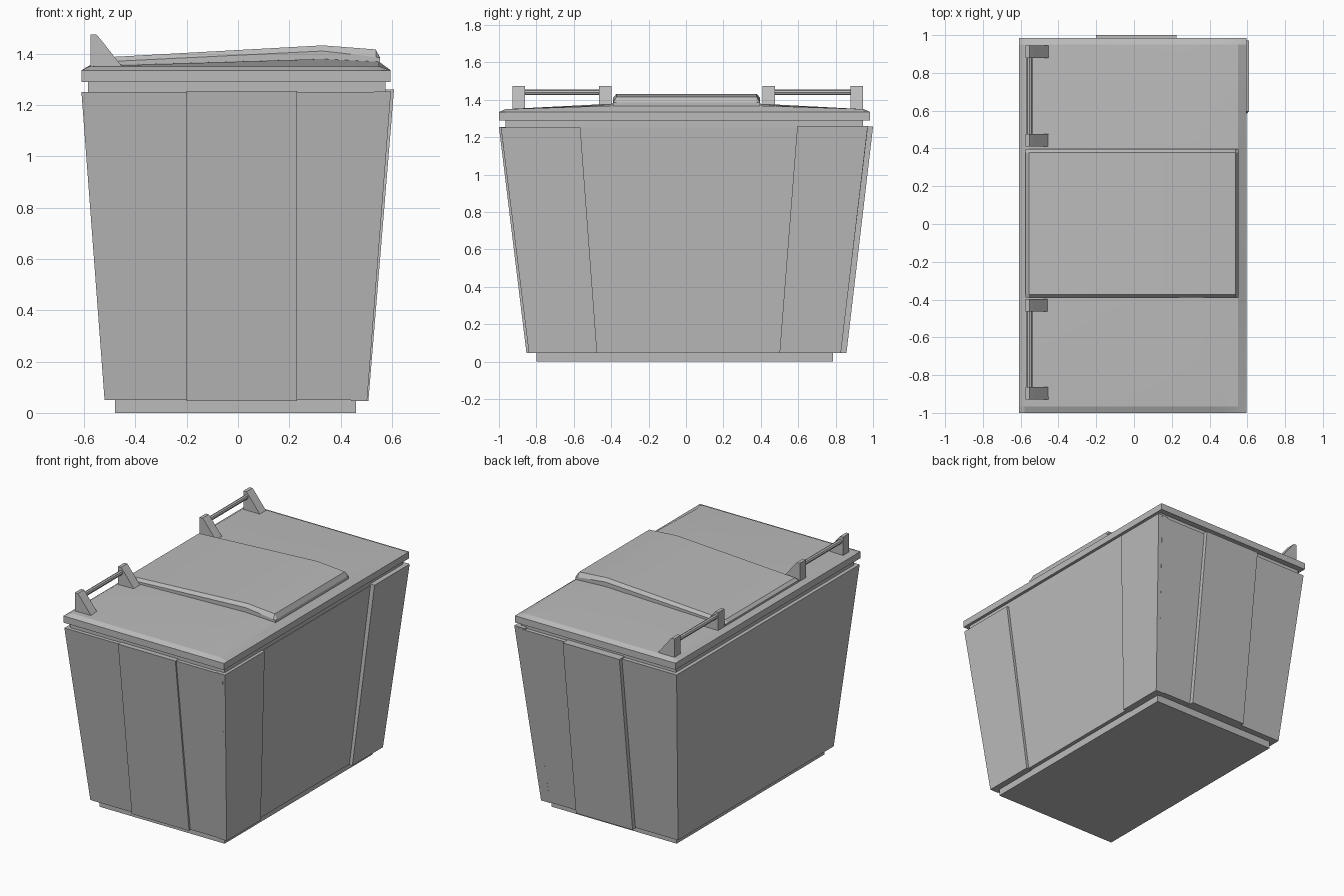
import bpy
import bmesh
import math

cube = bpy.data.objects.get("Cube")
if cube:
    bpy.data.objects.remove(cube, do_unlink=True)

grey = bpy.data.materials.new("plain grey")
grey.use_nodes = True
grey.diffuse_color = (0.5, 0.5, 0.5, 1)
grey.node_tree.nodes["Principled BSDF"].inputs["Base Color"].default_value = (0.5, 0.5, 0.5, 1)


def finish(name, bm, smooth=False):
    bmesh.ops.recalc_face_normals(bm, faces=bm.faces)
    mesh = bpy.data.meshes.new(name)
    bm.to_mesh(mesh)
    bm.free()
    mesh.materials.append(grey)
    obj = bpy.data.objects.new(name, mesh)
    bpy.context.collection.objects.link(obj)
    if smooth:
        bpy.ops.object.select_all(action='DESELECT')
        obj.select_set(True)
        bpy.context.view_layer.objects.active = obj
        bpy.ops.object.shade_smooth_by_angle(angle=math.radians(15))
    return obj


def loft(name, lower, upper):
    """Solid between two matching point loops."""
    bm = bmesh.new()
    a = [bm.verts.new(p) for p in lower]
    b = [bm.verts.new(p) for p in upper]
    bm.faces.new(a)
    bm.faces.new(b)
    n = len(a)
    for i in range(n):
        j = (i + 1) % n
        bm.faces.new((a[i], a[j], b[j], b[i]))
    return finish(name, bm)


def rect(x0, x1, y0, y1, z):
    return [(x0, y0, z), (x1, y0, z), (x1, y1, z), (x0, y1, z)]


def cover(name, xs, ys, height, rim, base):
    """Raised sheet with a bevelled border and a skirt down to base."""
    bm = bmesh.new()
    nx, ny = len(xs), len(ys)
    grid = []
    for i, x in enumerate(xs):
        row = []
        for j, y in enumerate(ys):
            edge = i in (0, nx - 1) or j in (0, ny - 1)
            row.append(bm.verts.new((x, y, rim(x) if edge else height(x, y))))
        grid.append(row)
    for i in range(nx - 1):
        for j in range(ny - 1):
            bm.faces.new((grid[i][j], grid[i + 1][j], grid[i + 1][j + 1], grid[i][j + 1]))
    border = [e for e in bm.edges if e.is_boundary]
    skirt = bmesh.ops.extrude_edge_only(bm, edges=border)["geom"]
    for v in skirt:
        if isinstance(v, bmesh.types.BMVert):
            v.co.z = base
    bmesh.ops.holes_fill(bm, edges=[e for e in bm.edges if e.is_boundary], sides=0)
    return finish(name, bm, smooth=True)


# Base, tapered bin body and neck under the lid
loft("base", rect(-0.48, 0.46, -0.80, 0.785, 0), rect(-0.48, 0.46, -0.80, 0.785, 0.06))
loft("body", rect(-0.52, 0.486, -0.84, 0.828, 0.05), rect(-0.61, 0.578, -0.99, 0.972, 1.25))
loft("neck", rect(-0.585, 0.575, -0.965, 0.945, 1.24), rect(-0.585, 0.575, -0.965, 0.945, 1.3))

# Raised centre panels on the two ends
loft("front_panel", rect(-0.2, 0.23, -0.853, -0.80, 0.046), rect(-0.2, 0.23, -1.0, -0.95, 1.254))
loft("back_panel", rect(-0.2, 0.225, 0.79, 0.858, 0.046), rect(-0.2, 0.225, 0.93, 1.0, 1.256))

# Raised corner panels on the long side
loft("side_panel_front", rect(0.44, 0.503, -0.84, -0.475, 0.046), rect(0.53, 0.596, -0.99, -0.565, 1.253))
loft("side_panel_back", rect(0.44, 0.508, 0.5, 0.828, 0.046), rect(0.53, 0.608, 0.595, 0.972, 1.26))


# Crowned lid and the raised hatch on it
def ramp(x, start, peak, end):
    if x < 0.33:
        return start + (peak - start) * (x + 0.58) / 0.91
    return peak + (end - peak) * (x - 0.33) / 0.22


def lid_height(x, y):
    return ramp(x, 1.353, 1.379, 1.368) if abs(y) < 0.5 else 1.35


cover("lid", [-0.61, -0.58, 0.33, 0.45, 0.55, 0.595],
      [-1.0, -0.965, -0.4, 0.4, 0.95, 0.985],
      lid_height, lambda x: 1.335, 1.29)
cover("lid_hatch", [-0.575, -0.557, 0.33, 0.44, 0.537, 0.553],
      [-0.39, -0.372, 0.378, 0.396],
      lambda x, y: ramp(x, 1.382, 1.432, 1.415),
      lambda x: ramp(x, 1.365, 1.41, 1.385), 1.335)

# Handles: wedge brackets joined by a bar
wedge = [(-0.575, 1.335), (-0.575, 1.475), (-0.552, 1.475), (-0.535, 1.455), (-0.44, 1.335)]
for side, y0, y1 in (("front", -0.928, -0.398), ("back", 0.41, 0.945)):
    for end, y in (("outer" if y0 < 0 else "inner", y0), ("inner" if y0 < 0 else "outer", y1 - 0.066)):
        loft(f"{side}_{end}_bracket", [(x, y, z) for x, z in wedge],
             [(x, y + 0.066, z) for x, z in wedge])
    ring = [(-0.553 + 0.015 * math.cos(k * math.tau / 8), 1.44 + 0.015 * math.sin(k * math.tau / 8))
            for k in range(8)]
    loft(f"{side}_handle_bar", [(x, y0 + 0.03, z) for x, z in ring],
         [(x, y1 - 0.03, z) for x, z in ring])
